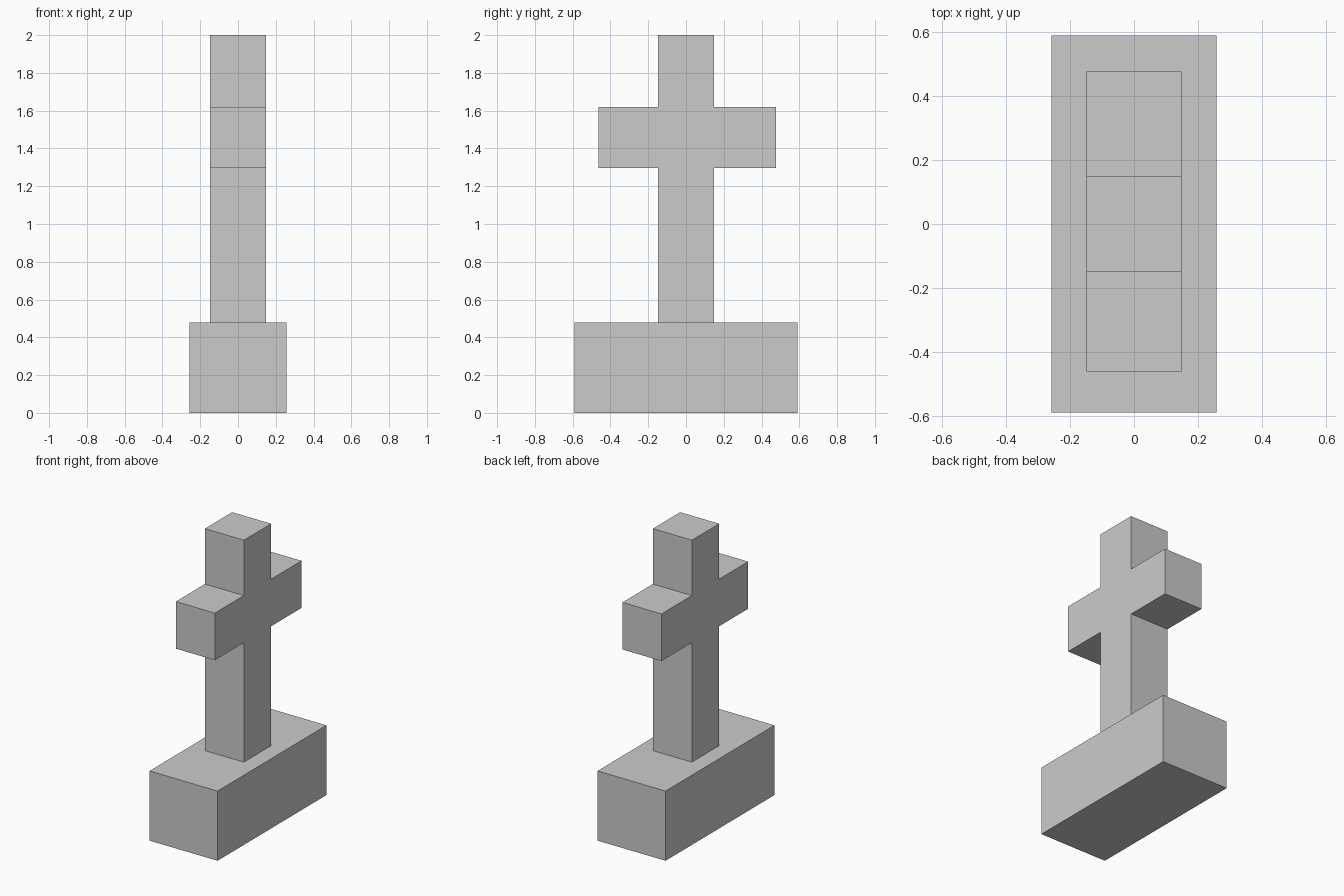
import bpy, bmesh

if "Cube" in bpy.data.objects:
    bpy.data.objects.remove(bpy.data.objects["Cube"])

BASE_TOP = 0.478


def extrude_profile(name, points, half_width):
    """Extrude a (y, z) outline symmetrically along x."""
    bm = bmesh.new()
    face = bm.faces.new([bm.verts.new((-half_width, y, z)) for y, z in points])
    ext = bmesh.ops.extrude_face_region(bm, geom=[face], use_keep_orig=True)
    verts = [g for g in ext["geom"] if isinstance(g, bmesh.types.BMVert)]
    bmesh.ops.translate(bm, verts=verts, vec=(2 * half_width, 0, 0))
    bmesh.ops.recalc_face_normals(bm, faces=bm.faces[:])
    mesh = bpy.data.meshes.new(name)
    bm.to_mesh(mesh)
    bm.free()
    obj = bpy.data.objects.new(name, mesh)
    bpy.context.collection.objects.link(obj)
    return obj


# Plinth block
extrude_profile("plinth", [(-0.59, 0), (0.59, 0), (0.59, BASE_TOP), (-0.59, BASE_TOP)], 0.258)

# Upright with side arms (one arm is slightly longer)
s, low, high = 0.148, 1.297, 1.62
extrude_profile("cross", [
    (-s, BASE_TOP), (s, BASE_TOP),
    (s, low), (0.477, low), (0.477, high), (s, high),
    (s, 2.0), (-s, 2.0),
    (-s, high), (-0.462, high), (-0.462, low), (-s, low),
], s)
